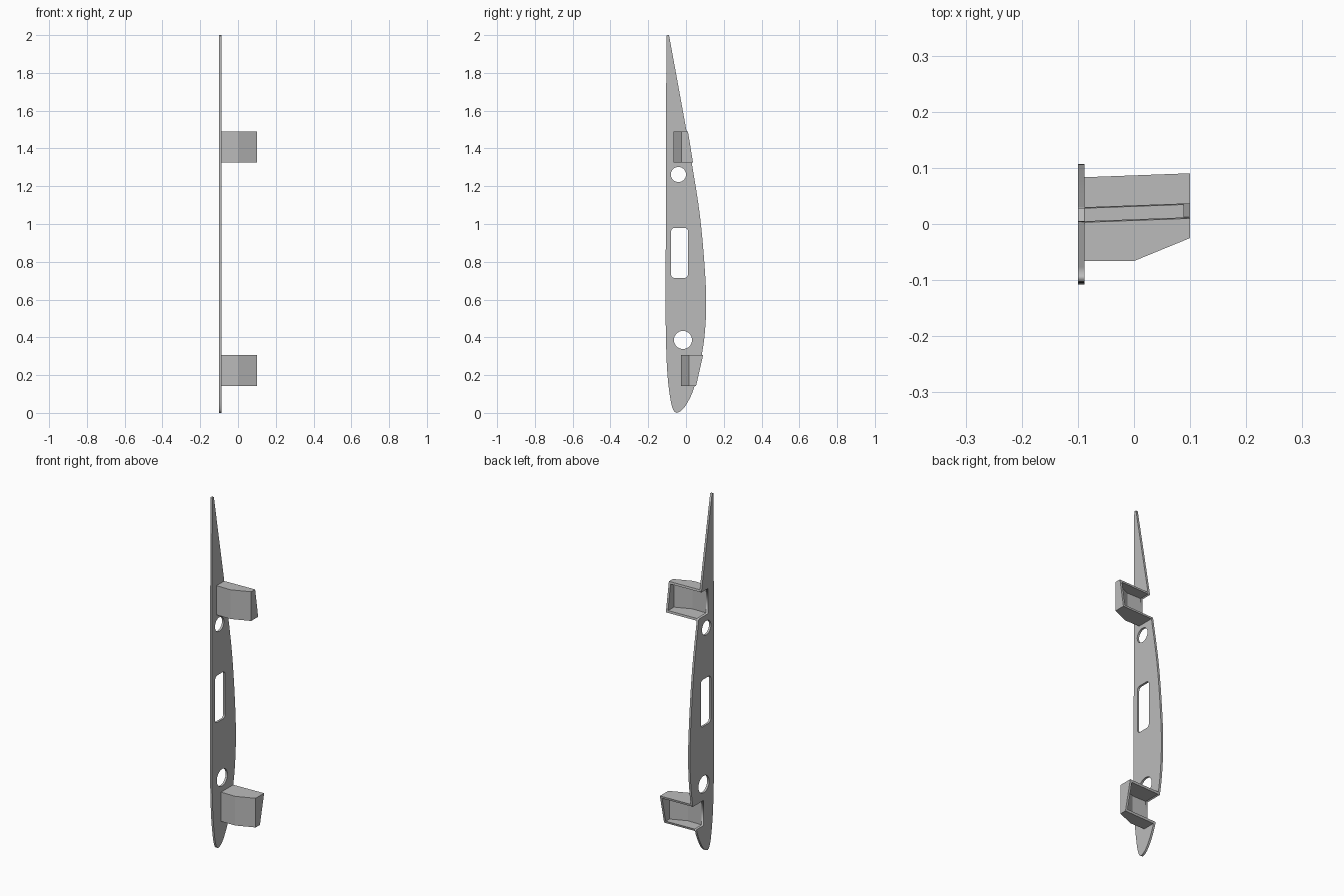
import bpy, bmesh, math
from mathutils import Matrix

cube = bpy.data.objects.get("Cube")
if cube:
    bpy.data.objects.remove(cube, do_unlink=True)

grey = bpy.data.materials.new("plain grey")
grey.use_nodes = True
GREY = (0.5, 0.5, 0.5, 1)
grey.diffuse_color = GREY
grey.node_tree.nodes["Principled BSDF"].inputs["Base Color"].default_value = GREY

T = 0.012                      # sheet thickness
X0, X1 = -0.1, 0.1             # outer side of the plate, far end of the brackets
XP = X0 + T                    # inner side of the plate

# Plate outline as (y, z): curved rear edge from tip to nose, nearly straight front edge back up
REAR = [(-0.09, 2.0), (0.003, 1.49), (0.03, 1.325), (0.071, 1.066), (0.096, 0.81),
        (0.107, 0.6), (0.101, 0.44), (0.083, 0.305), (0.045, 0.14), (0.008, 0.055),
        (-0.024, 0.013), (-0.05, 0)]
FRONT = [(-0.067, 0.015), (-0.082, 0.07), (-0.098, 0.2), (-0.106, 0.39),
         (-0.108, 0.65), (-0.106, 1.13), (-0.104, 1.9), (-0.101, 2.0)]

# Brackets as (name, bottom, top, front y)
BRACKETS = [("upper_bracket", 1.325, 1.49, -0.066), ("lower_bracket", 0.142, 0.307, -0.026)]


def smooth(points, steps=5):
    """Catmull-Rom curve through the points."""
    p = [points[0]] + points + [points[-1]]
    out = []
    for a, b, c, d in zip(p, p[1:], p[2:], p[3:]):
        for i in range(steps):
            t = i / steps
            out.append(tuple(0.5 * (2 * v + (w - u) * t + (2 * u - 5 * v + 4 * w - x) * t * t
                                    + (3 * v - u - 3 * w + x) * t ** 3)
                             for u, v, w, x in zip(a, b, c, d)))
    return out + [points[-1]]


rear_edge = smooth(REAR)


def rear(z):
    """Rear edge y at height z."""
    for (ya, za), (yb, zb) in zip(rear_edge, rear_edge[1:]):
        if zb <= z <= za:
            return ya + (yb - ya) * (za - z) / (za - zb)
    return rear_edge[-1][0]


def arc(y, z, r, start, end, n):
    return [(y + r * math.cos(a), z + r * math.sin(a))
            for a in (math.radians(start + (end - start) * i / n) for i in range(n + 1))]


def circle(y, z, r):
    return arc(y, z, r, 0, 360, 40)[:-1]


def rounded_slot(y0, y1, z0, z1, r):
    corners = [(y1 - r, z1 - r), (y0 + r, z1 - r), (y0 + r, z0 + r), (y1 - r, z0 + r)]
    return [p for i, (y, z) in enumerate(corners) for p in arc(y, z, r, 90 * i, 90 * i + 90, 6)]


# Plate: filled outline with notches at the brackets, two round holes and a slot
outline = list(rear_edge)
for name, low, high, front in BRACKETS:
    a, b = high - T, low + T
    notch = [(rear(a), a), (front + T, a), (front + T, b), (rear(b), b)]
    above = [p for p in outline if p[1] > a]
    below = [p for p in outline if p[1] < b]
    outline = above + notch + below
outline += smooth([REAR[-1]] + FRONT)[1:]

curve = bpy.data.curves.new("rib_plate", "CURVE")
curve.dimensions = "2D"
curve.fill_mode = "BOTH"
curve.extrude = T / 2
for loop in (outline, circle(-0.04, 1.262, 0.04), circle(-0.016, 0.386, 0.048),
             rounded_slot(-0.079, 0.011, 0.714, 0.98, 0.02)):
    spline = curve.splines.new("POLY")
    spline.points.add(len(loop) - 1)
    for point, (y, z) in zip(spline.points, loop):
        point.co = (y, z, 0, 1)
    spline.use_cyclic_u = True
curve.materials.append(grey)
plate = bpy.data.objects.new("rib_plate", curve)
bpy.context.collection.objects.link(plate)
# Stand the flat profile up in the y-z plane
plate.matrix_world = Matrix(((0, 0, 1, X0 + T / 2), (1, 0, 0, 0), (0, 1, 0, 0), (0, 0, 0, 1)))
bpy.ops.object.select_all(action="DESELECT")
plate.select_set(True)
bpy.context.view_layer.objects.active = plate
bpy.ops.object.convert(target="MESH")


def add_prism(bm, section, z0, z1):
    """Upright solid whose plan section follows the rear edge with height."""
    rings = [[bm.verts.new((x, y, z)) for x, y in section(z)] for z in (z0, z1)]
    bm.faces.new(rings[0][::-1])
    bm.faces.new(rings[1])
    n = len(rings[0])
    for i in range(n):
        j = (i + 1) % n
        bm.faces.new((rings[0][i], rings[0][j], rings[1][j], rings[1][i]))


# Brackets: open at the rear, with a bent front wall, an end wall and two flanges
for name, low, high, front in BRACKETS:
    corner = front + 0.041

    def flange(z):
        return [(XP, front), (0, front), (X1, corner), (X1, rear(z) + 0.007), (XP, rear(z))]

    def wall(z):
        back = rear(z) + 0.007
        return [(XP, front), (0, front), (X1, corner), (X1, back), (X1 - T, back),
                (X1 - T, corner + 0.008), (-0.002, front + T), (XP, front + T)]

    bm = bmesh.new()
    add_prism(bm, flange, low, low + T)
    add_prism(bm, wall, low + T, high - T)
    add_prism(bm, flange, high - T, high)
    bmesh.ops.remove_doubles(bm, verts=bm.verts, dist=0.0001)
    bmesh.ops.recalc_face_normals(bm, faces=bm.faces)
    mesh = bpy.data.meshes.new(name)
    bm.to_mesh(mesh)
    bm.free()
    mesh.materials.append(grey)
    bpy.context.collection.objects.link(bpy.data.objects.new(name, mesh))
